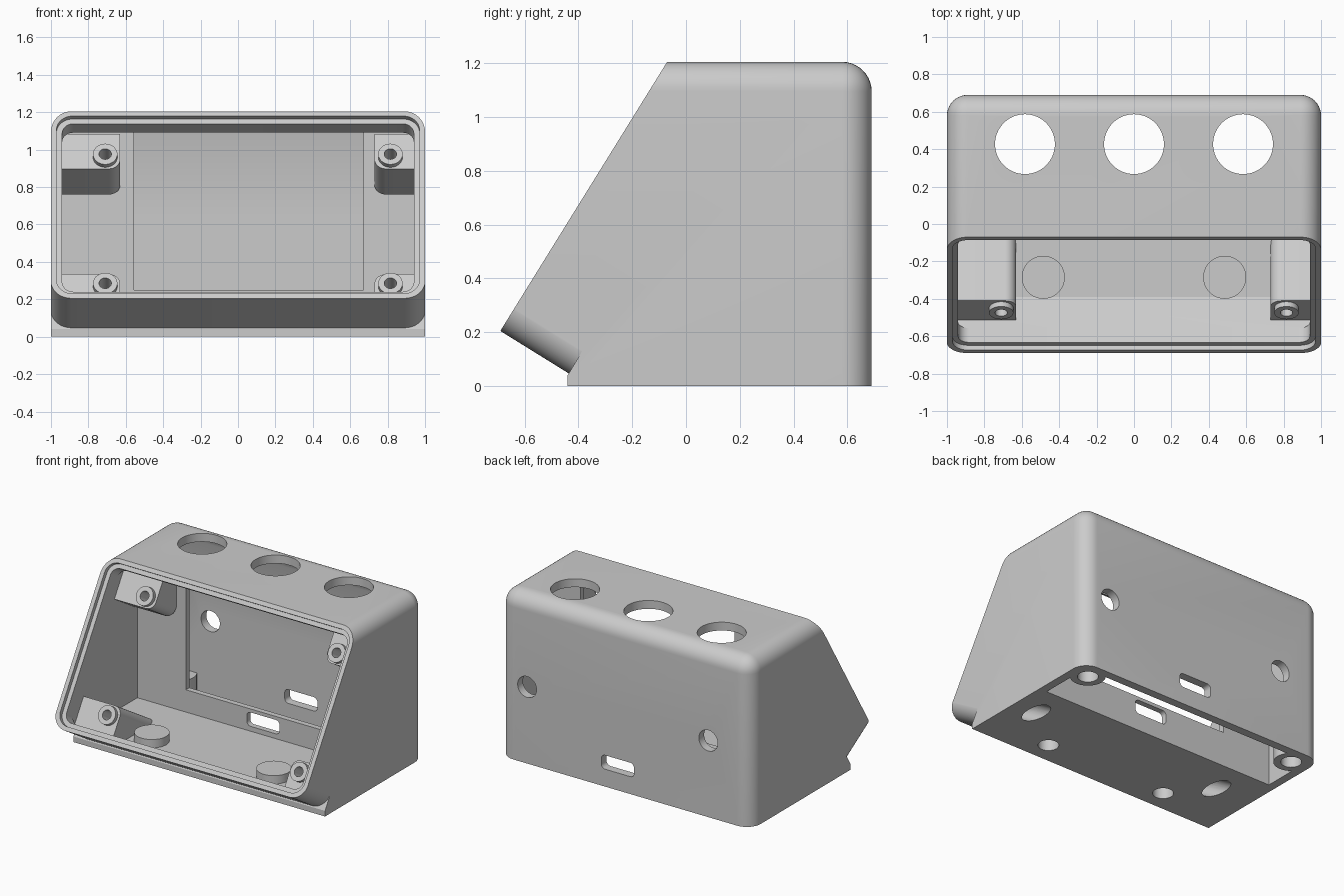
import bpy, bmesh, math
from mathutils import Matrix, Vector

if "Cube" in bpy.data.objects:
    bpy.data.objects.remove(bpy.data.objects["Cube"])

grey = bpy.data.materials.new("light_grey_plastic")
grey.use_nodes = True
colour = (0.6, 0.6, 0.6, 1)
grey.diffuse_color = colour
grey.node_tree.nodes["Principled BSDF"].inputs["Base Color"].default_value = colour


def frame(u, v, w, origin=(0, 0, 0)):
    m = Matrix((u, v, w)).transposed().to_4x4()
    m.translation = Vector(origin)
    return m


# Working frames: plan, side (y, z along x), back (x, z along -y), sloped front
SLOPE = math.atan2(1.0, 0.62)
C, S = math.cos(SLOPE), math.sin(SLOPE)
LENGTH = math.hypot(1.0, 0.62)
X, Y, Z = (1, 0, 0), (0, 1, 0), (0, 0, 1)
PLAN = Matrix()
SIDE = frame(Y, Z, X)
BACK = frame(X, Z, (0, -1, 0))
FRONT = frame(X, (0, C, S), (0, -S, C), (0, -0.69, 0.205))


def finish(name, bm):
    bmesh.ops.recalc_face_normals(bm, faces=bm.faces)
    mesh = bpy.data.meshes.new(name)
    bm.to_mesh(mesh)
    bm.free()
    mesh.materials.append(grey)
    ob = bpy.data.objects.new(name, mesh)
    bpy.context.collection.objects.link(ob)
    return ob


def prism(name, points, a, b, space):
    bm = bmesh.new()
    face = bm.faces.new([bm.verts.new((p[0], p[1], a)) for p in points])
    ext = bmesh.ops.extrude_face_region(bm, geom=[face])
    top = [g for g in ext["geom"] if isinstance(g, bmesh.types.BMVert)]
    bmesh.ops.translate(bm, verts=top, vec=(0, 0, b - a))
    bm.transform(space)
    return finish(name, bm)


def circle(x, y, r, n=48):
    return [(x + r * math.cos(math.tau * i / n), y + r * math.sin(math.tau * i / n))
            for i in range(n)]


def rounded(x0, x1, y0, y1, r, n=10):
    pts = []
    centres = [(x1 - r, y1 - r), (x0 + r, y1 - r), (x0 + r, y0 + r), (x1 - r, y0 + r)]
    for k, (cx, cy) in enumerate(centres):
        for i in range(n + 1):
            a = math.pi / 2 * (k + i / n)
            pts.append((cx + r * math.cos(a), cy + r * math.sin(a)))
    return pts


def combine(target, tool, operation="DIFFERENCE", keep=False):
    mod = target.modifiers.new("combine", "BOOLEAN")
    mod.operation, mod.solver, mod.object = operation, "EXACT", tool
    bpy.context.view_layer.objects.active = target
    bpy.ops.object.modifier_apply(modifier=mod.name)
    if not keep:
        bpy.data.objects.remove(tool)


def cut(targets, points, a, b, space):
    tool = prism("cutter", points, a, b, space)
    for t in targets:
        combine(t, tool, keep=True)
    bpy.data.objects.remove(tool)


# Outer case: box with soft top and rear edges
bm = bmesh.new()
bmesh.ops.create_cube(bm, size=1)
bm.transform(Matrix.Translation((0, -0.255, 0.6025)) @ Matrix.Diagonal((2, 1.89, 1.205, 1)))
soft = []
for e in bm.edges:
    mid = (e.verts[0].co + e.verts[1].co) / 2
    at_back, at_top, at_side = mid.y > 0.6, mid.z > 1.2, abs(mid.x) > 0.9
    if at_back + at_top + at_side == 2 and mid.y > -1 and mid.z > 0.1:
        soft.append(e)
bmesh.ops.bevel(bm, geom=soft, offset=0.11, segments=10, profile=0.5, affect="EDGES")
case = finish("case", bm)

# Sloped front with rounded lower corners, plus the square-cornered base
front = prism("front_limit", rounded(-1.001, 1.001, 0, 3, 0.11), -3, 0, FRONT)
base = [(-0.44, -0.1), (-0.44, 0.04), (-0.38, 0.14), (1, 0.14), (1, -0.1)]
combine(front, prism("base_limit", base, -1.01, 1.01, SIDE), "UNION")
combine(case, front, "INTERSECT")
solid = case.copy()
solid.data = case.data.copy()
bpy.context.collection.objects.link(solid)

# Hollow interior
WALL, FLOOR = 0.06, 0.09


def slope_point(t, d):
    return (-0.69 + C * t + S * d, 0.205 + S * t - C * d)


depth = (0.205 + S * WALL - FLOOR) / C
upper = slope_point(LENGTH - WALL, 0.12)
cavity = [slope_point(WALL, 0.12), slope_point(WALL, depth), (0.63, FLOOR),
          (0.63, 1.1), (0.617, 1.132), (0.585, 1.145), (upper[0], 1.145), upper]
cut([case], cavity, -0.94, 0.94, SIDE)
cut([case], rounded(-0.94, 0.94, WALL, LENGTH - WALL, 0.06), -0.125, 0.1, FRONT)
# Recessed seat for the front panel
cut([case], rounded(-0.97, 0.97, 0.03, LENGTH - 0.03, 0.085), -0.03, 0.1, FRONT)
# Open rear part of the floor
cut([case], [(-0.94, 0.24), (0.94, 0.24), (0.94, 0.63), (-0.94, 0.63)], -0.1, 0.2, PLAN)
# Round holes in the top
for x in (-0.583, 0, 0.583):
    cut([case], circle(x, 0.427, 0.16, 64), 1.0, 1.4, PLAN)
# Round holes in the back
for x in (-0.66, 0.78):
    cut([case], circle(x, 0.55, 0.075), -0.9, -0.5, BACK)

# Divider with a large window, and a slot through divider and back
divider = prism("divider", [(-0.96, 0.02), (0.96, 0.02), (0.96, 1.16), (0.67, 1.16),
                            (0.67, 0.25), (-0.555, 0.25), (-0.555, 1.16), (-0.96, 1.16)],
                -0.24, -0.2, BACK)
cut([case, divider], rounded(-0.07, 0.19, 0.125, 0.225, 0.03, 6), -0.9, -0.1, BACK)

# Screw blocks with raised collars and bores
parts = [case, divider]
for side, inner, screw in (("right", -0.63, -0.71), ("left", 0.73, 0.815)):
    outer = math.copysign(0.97, inner)
    x0, x1 = sorted((inner, outer))
    for level, t0, t1, t_screw, end in (("lower", 0.03, 0.257, 0.182, 0.75),
                                        ("upper", 0.92, 1.14, LENGTH - 0.182, 0.43)):
        edge = t1 if level == "lower" else t0
        far = t0 if level == "lower" else t1
        r = 0.06
        sx = math.copysign(r, outer)
        st = math.copysign(r, far - edge)
        arc = [(inner + sx * (1 - math.cos(a)), edge + st * (1 - math.sin(a)))
               for a in (math.pi / 16 * i for i in range(9))]
        block = prism(f"{level}_{side}_screw_block",
                      arc + [(outer, edge), (outer, far), (inner, far)], -end, -0.17, FRONT)
        combine(block, prism("collar", circle(screw, t_screw, 0.065), -0.25, -0.14, FRONT),
                "UNION")
        combine(block, solid, "INTERSECT", keep=True)
        if level == "lower":
            cut([block], circle(screw, t_screw, 0.033), -1.2, -0.05, FRONT)
            cut([block, case], circle(screw, t_screw, 0.065), -1.2, -0.36, FRONT)
        else:
            cut([block], circle(screw, t_screw, 0.033), -0.38, -0.05, FRONT)
        parts.append(block)
bpy.data.objects.remove(solid)

# Foot sockets: two raised pads on the floor, two posts in the rear corners
for side, s in (("right", -1), ("left", 1)):
    pad = prism(f"front_{side}_foot_pad", circle(s * 0.485, -0.285, 0.115), 0.05, 0.15, PLAN)
    cut([pad, case], circle(s * 0.485, -0.285, 0.068), -0.1, 0.11, PLAN)
    post = prism(f"rear_{side}_foot_post", circle(s * 0.86, 0.56, 0.115), 0, 0.15, PLAN)
    cut([post], circle(s * 0.86, 0.56, 0.068), -0.1, 0.11, PLAN)
    parts += [pad, post]

# Smooth curved surfaces, keep sharp edges
bpy.ops.object.select_all(action="DESELECT")
for ob in parts:
    ob.select_set(True)
bpy.context.view_layer.objects.active = case
bpy.ops.object.shade_smooth_by_angle(angle=math.radians(30))
